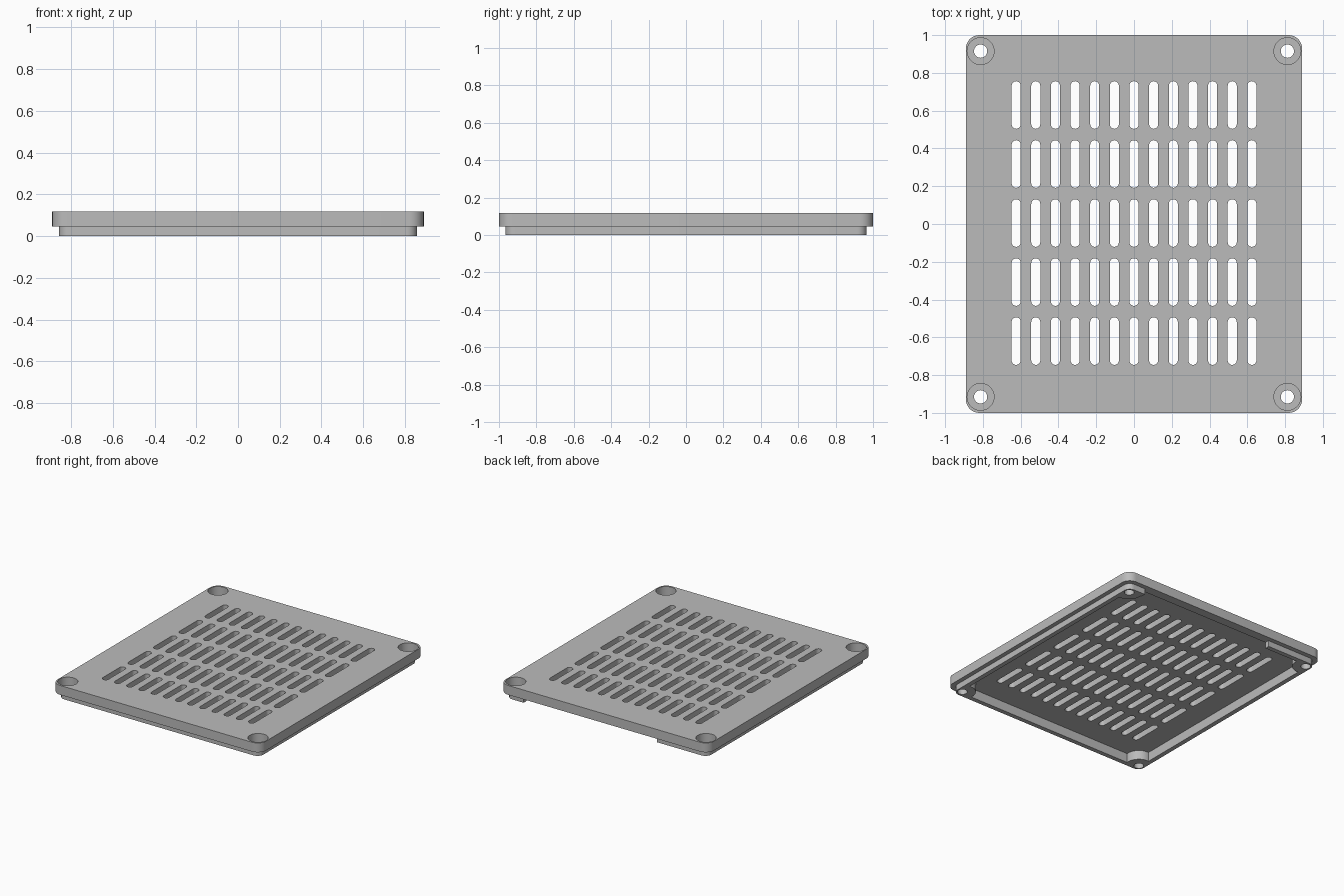
import bpy
import bmesh
from math import cos, sin, pi, radians

cube = bpy.data.objects.get("Cube")
if cube:
    bpy.data.objects.remove(cube, do_unlink=True)

PLATE_X, PLATE_Y, TOP = 0.89, 1.0, 0.118
RIM, CEILING, FLOOR = 0.046, 0.071, 0.048
SCREW_X, SCREW_Y = 0.812, 0.915

grey = bpy.data.materials.new("light_grey")
grey.use_nodes = True
grey.diffuse_color = (0.5, 0.5, 0.5, 1)
grey.node_tree.nodes["Principled BSDF"].inputs["Base Color"].default_value = (0.5, 0.5, 0.5, 1)


def rounded_outline(hx, hy, r, steps, cx=0, cy=0):
    """Rounded rectangle; a circle or slot when r equals a half size."""
    pts = []
    for q, (sx, sy) in enumerate([(1, 1), (-1, 1), (-1, -1), (1, -1)]):
        for i in range(steps + 1):
            a = (q + i / steps) * pi / 2
            p = (cx + sx * (hx - r) + r * cos(a), cy + sy * (hy - r) + r * sin(a))
            if not pts or abs(p[0] - pts[-1][0]) + abs(p[1] - pts[-1][1]) > 1e-6:
                pts.append(p)
    if abs(pts[0][0] - pts[-1][0]) + abs(pts[0][1] - pts[-1][1]) < 1e-6:
        pts.pop()
    return pts


def prisms(name, outlines, z0, z1):
    """One object holding an upright prism for each outline."""
    bm = bmesh.new()
    for pts in outlines:
        low = [bm.verts.new((x, y, z0)) for x, y in pts]
        high = [bm.verts.new((x, y, z1)) for x, y in pts]
        bm.faces.new(low[::-1])
        bm.faces.new(high)
        for i in range(len(pts)):
            j = (i + 1) % len(pts)
            bm.faces.new((low[i], low[j], high[j], high[i]))
    mesh = bpy.data.meshes.new(name)
    bm.to_mesh(mesh)
    bm.free()
    mesh.materials.append(grey)
    obj = bpy.data.objects.new(name, mesh)
    bpy.context.collection.objects.link(obj)
    return obj


def combine(obj, tool, operation):
    """Apply a boolean and discard the tool."""
    mod = obj.modifiers.new("boolean", "BOOLEAN")
    mod.operation = operation
    mod.solver = "EXACT"
    mod.object = tool
    bpy.context.view_layer.update()
    graph = bpy.context.evaluated_depsgraph_get()
    result = bpy.data.meshes.new_from_object(obj.evaluated_get(graph))
    obj.modifiers.clear()
    obj.data = result
    bpy.data.objects.remove(tool, do_unlink=True)


def corner_circles(r):
    return [rounded_outline(r, r, r, 10, sx * SCREW_X, sy * SCREW_Y)
            for sx in (-1, 1) for sy in (-1, 1)]


# Top plate with the narrower locating lip below
cover = prisms("vent_cover", [rounded_outline(PLATE_X, PLATE_Y, 0.071, 8)], RIM, TOP)
lip = prisms("lip", [rounded_outline(0.857, 0.965, 0.05, 8)], 0, 0.06)
combine(cover, lip, "UNION")

# Hollow underside, leaving a screw boss in each corner
cavity = prisms("cavity", [rounded_outline(0.822, 0.93, 0.02, 4)], -0.1, CEILING)
combine(cavity, prisms("bosses", corner_circles(0.095), -0.2, 0.2), "DIFFERENCE")
combine(cover, cavity, "DIFFERENCE")

# Screw counterbores and through holes
combine(cover, prisms("counterbores", corner_circles(0.071), FLOOR, 0.2), "DIFFERENCE")
combine(cover, prisms("screw_holes", corner_circles(0.035), -0.1, 0.2), "DIFFERENCE")

# Ventilation slots, thirteen columns by five rows
slots = [rounded_outline(0.024, 0.126, 0.024, 5, 0.104 * col, 0.005 + 0.3125 * row)
         for col in range(-6, 7) for row in range(-2, 3)]
combine(cover, prisms("slots", slots, 0.05, 0.2), "DIFFERENCE")

# Gap in the rear lip
gap = [(-0.43, 0.91), (0.71, 0.91), (0.71, 0.968), (-0.43, 0.968)]
combine(cover, prisms("lip_gap", [gap], -0.1, RIM + 0.001), "DIFFERENCE")

# Smooth the rounded walls, keep the edges sharp
bpy.ops.object.select_all(action="DESELECT")
cover.select_set(True)
bpy.context.view_layer.objects.active = cover
bpy.ops.object.shade_smooth_by_angle(angle=radians(30))
